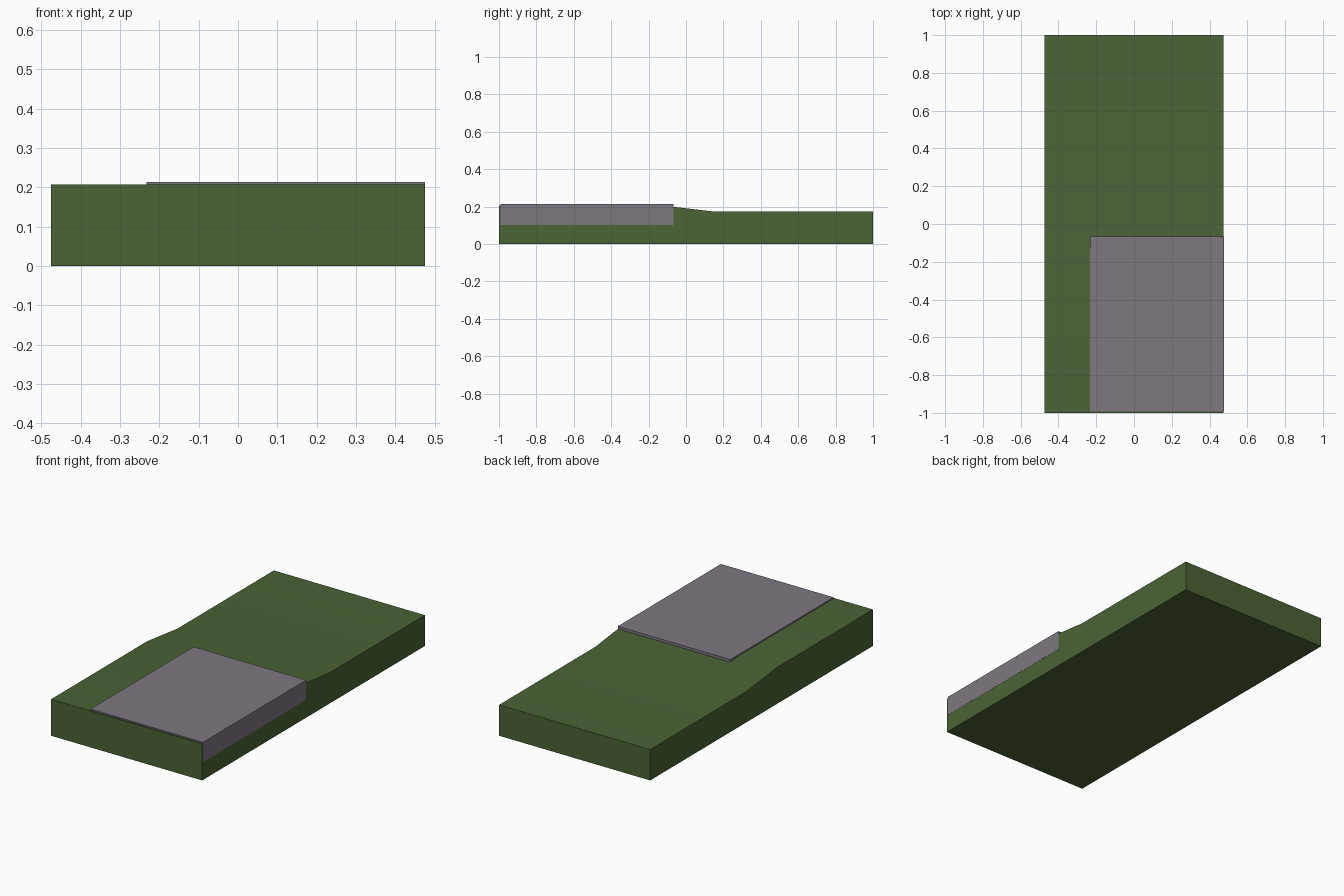
import bpy, bmesh, math

default_cube = bpy.data.objects.get("Cube")
if default_cube:
    bpy.data.objects.remove(default_cube, do_unlink=True)


def make_material(name, rgb):
    mat = bpy.data.materials.new(name)
    mat.use_nodes = True
    color = (*rgb, 1.0)
    mat.diffuse_color = color
    mat.node_tree.nodes["Principled BSDF"].inputs["Base Color"].default_value = color
    return mat


def extrude_profile(name, profile, x_min, x_max, mat):
    """Sweep a closed (y, z) outline along x into a solid."""
    bm = bmesh.new()
    face = bm.faces.new([bm.verts.new((x_min, y, z)) for y, z in profile])
    result = bmesh.ops.extrude_face_region(bm, geom=[face])
    moved = [v for v in result["geom"] if isinstance(v, bmesh.types.BMVert)]
    bmesh.ops.translate(bm, verts=moved, vec=(x_max - x_min, 0, 0))
    bmesh.ops.recalc_face_normals(bm, faces=bm.faces)
    mesh = bpy.data.meshes.new(name)
    bm.to_mesh(mesh)
    bm.free()
    mesh.materials.append(mat)
    obj = bpy.data.objects.new(name, mesh)
    bpy.context.collection.objects.link(obj)
    return obj


grass = make_material("grass green", (0.070, 0.125, 0.036))
stone = make_material("paving grey", (0.209, 0.184, 0.216))

half_width = 0.475

# Ground block: high front terrace, short ramp, lower back lawn
ground = extrude_profile(
    "ground",
    [(-1, 0), (1, 0), (1, 0.175), (0.135, 0.175), (-0.135, 0.207), (-1, 0.207)],
    -half_width, half_width, grass)

# Paved slab sunk into the terrace, flush with the left side
slab = extrude_profile(
    "paved_slab",
    [(-0.993, 0.102), (-0.067, 0.102), (-0.067, 0.214), (-0.993, 0.214)],
    -0.232, half_width + 0.0008, stone)

# Soft shading over the ramp, crisp outer edges
bpy.ops.object.select_all(action="DESELECT")
ground.select_set(True)
bpy.context.view_layer.objects.active = ground
bpy.ops.object.shade_smooth_by_angle(angle=math.radians(30))
